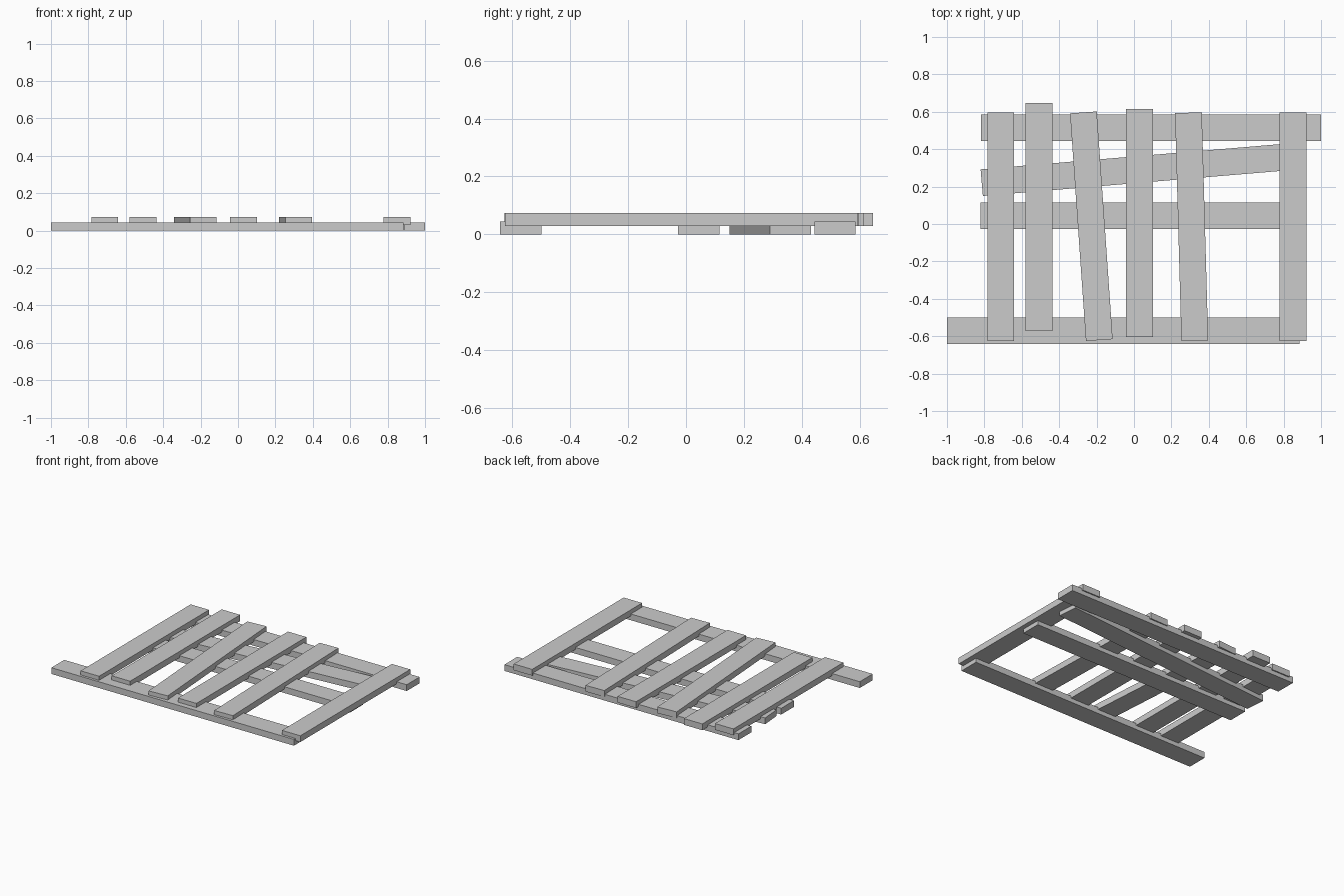
import bpy
from math import radians

cube = bpy.data.objects.get("Cube")
if cube:
    bpy.data.objects.remove(cube, do_unlink=True)

# Single weathered grey
grey = bpy.data.materials.new("plain_grey")
grey.use_nodes = True
colour = (0.6, 0.6, 0.6, 1)
grey.diffuse_color = colour
grey.node_tree.nodes["Principled BSDF"].inputs["Base Color"].default_value = colour

WIDTH, THICK = 0.143, 0.044
SLAT_LENGTH = 1.22
SLAT_BASE = 0.029  # slats are let into the rails


def plank(name, x, y, base, size_x, size_y, turn=0):
    bpy.ops.mesh.primitive_cube_add(size=1, location=(x, y, base + THICK / 2))
    obj = bpy.context.object
    obj.name = name
    obj.scale = (size_x, size_y, THICK)
    bpy.ops.object.transform_apply(location=False, rotation=False, scale=True)
    obj.rotation_euler.z = radians(turn)
    obj.data.materials.append(grey)


# Lower rails: name, centre x, centre y, length, turn
for name, x, y, length, turn in (
    ("front_rail", -0.058, -0.571, 1.884, 0),
    ("middle_rail", 0.035, 0.044, 1.71, 0),
    ("crooked_rail", 0.018, 0.291, 1.67, 4.8),
    ("back_rail", 0.091, 0.515, 1.818, 0),
):
    plank(name, x, y, 0, length, WIDTH, turn)

# Upper slats from right to left: centre x, centre y, turn
for i, (x, y, turn) in enumerate((
    (-0.713, -0.015, 0),
    (-0.508, 0.037, 0),
    (-0.228, -0.012, 4),
    (0.029, 0.005, 0),
    (0.308, -0.015, 1.6),
    (0.85, -0.015, 0),
)):
    plank(f"slat_{i + 1}", x, y, SLAT_BASE, WIDTH, SLAT_LENGTH, turn)
